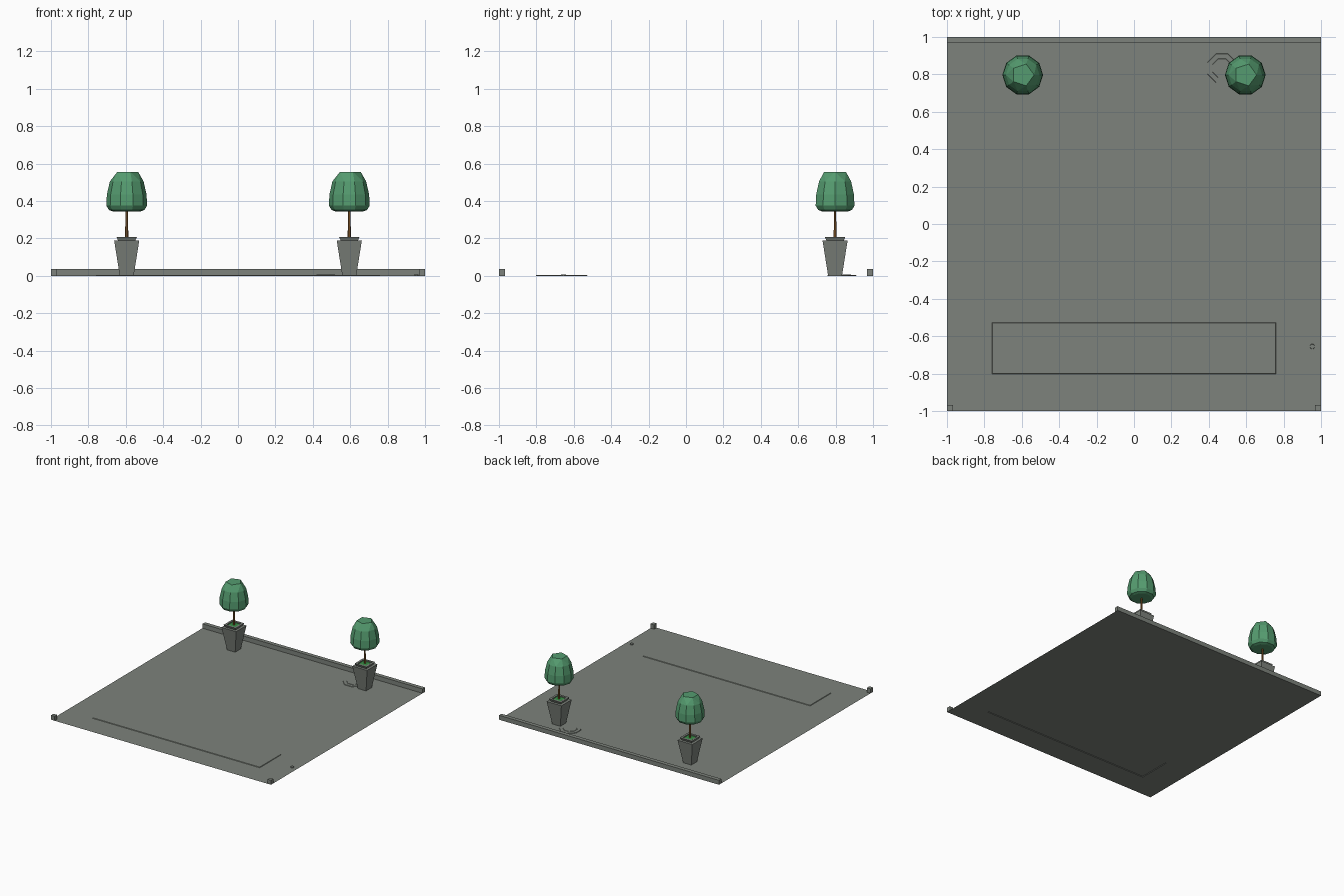
import bpy, bmesh, math
from mathutils import Vector

if "Cube" in bpy.data.objects:
    bpy.data.objects.remove(bpy.data.objects["Cube"])


def material(name, rgb):
    m = bpy.data.materials.new(name)
    m.diffuse_color = (*rgb, 1)
    m.use_nodes = True
    m.node_tree.nodes["Principled BSDF"].inputs["Base Color"].default_value = m.diffuse_color
    return m


STONE = material("stone_grey", (0.205, 0.225, 0.2))
LEAF = material("leaf_green", (0.09, 0.33, 0.16))
MOSS = material("moss_green", (0.04, 0.27, 0.06))
BARK = material("bark_brown", (0.26, 0.11, 0.025))


def finish(bm, name, mat, loc=(0, 0, 0)):
    mesh = bpy.data.meshes.new(name)
    bm.to_mesh(mesh)
    bm.free()
    mesh.materials.append(mat)
    ob = bpy.data.objects.new(name, mesh)
    ob.location = loc
    bpy.context.collection.objects.link(ob)
    return ob


def loft(name, mat, loc, rings, sides, turn=0.0, bottom=True, top=True):
    """Stack of regular rings (radius, z) joined by quads."""
    bm = bmesh.new()
    loops = []
    for r, z in rings:
        loops.append([bm.verts.new((r * math.cos(turn + math.tau * i / sides),
                                    r * math.sin(turn + math.tau * i / sides), z))
                      for i in range(sides)])
    for a, b in zip(loops, loops[1:]):
        for i in range(sides):
            j = (i + 1) % sides
            bm.faces.new((a[i], a[j], b[j], b[i]))
    if bottom:
        bm.faces.new(loops[0][::-1])
    if top:
        bm.faces.new(loops[-1])
    return finish(bm, name, mat, loc)


def box(name, x0, x1, y0, y1, z0, z1):
    bm = bmesh.new()
    bmesh.ops.create_cube(bm, size=1)
    for v in bm.verts:
        v.co = Vector(((x0 + x1) / 2 + v.co.x * (x1 - x0),
                       (y0 + y1) / 2 + v.co.y * (y1 - y0),
                       (z0 + z1) / 2 + v.co.z * (z1 - z0)))
    return finish(bm, name, STONE)


# Pavement sheet: strips of cells, with slabs and the long plate raised out of it
bm = bmesh.new()
slabs, plate = [], []


def strip(y0, y1, xs, raised=None):
    for k, (x0, x1) in enumerate(zip(xs, xs[1:])):
        f = bm.faces.new([bm.verts.new(p) for p in
                          ((x0, y0, 0), (x1, y0, 0), (x1, y1, 0), (x0, y1, 0))])
        if raised is not None and 0 < k < len(xs) - 2:
            raised.append(f)


strip(-1, -0.803, [-1, 1])
strip(-0.803, -0.527, [-1, -0.76, 0.76, 1], plate)
strip(-0.527, -0.327, [-1, 1])
for i in range(4):
    y = -0.327 + 0.2455 * i
    strip(y, y + 0.2455, [-1, -0.985, -0.4925, 0, 0.4925, 0.985, 1], slabs)
strip(0.655, 1, [-1, 1])
bmesh.ops.inset_individual(bm, faces=slabs, thickness=0.006, depth=0.008)
bmesh.ops.inset_individual(bm, faces=plate, thickness=0.004, depth=0.004)
finish(bm, "pavement", STONE)

# Kerb along the back and small posts at the front corners
box("back_kerb", -1, 1, 0.967, 1, 0, 0.036)
for s, side in ((-1, "left"), (1, "right")):
    x = sorted((s, s * 0.967))
    box(side + "_corner_post", x[0], x[1], -1, -0.967, 0, 0.036)

# Drain cover with a stepped centre, and a small ground stud
loft("drain_cover", STONE, (0.47, 0.833, 0),
     [(0.084, 0), (0.082, 0.004), (0.055, 0.004), (0.053, 0.006)],
     8, math.pi / 8, bottom=False)
loft("ground_stud", STONE, (0.953, -0.655, 0),
     [(0.014, 0), (0.013, 0.007)], 8, math.pi / 8, bottom=False)

# Potted trees
Q = math.sqrt(2)
for s, side in ((-1, "left"), (1, "right")):
    loc = (s * 0.595, 0.797, 0)
    loft(side + "_planter", STONE, loc,
         [(0.037 * Q, 0), (0.067 * Q, 0.188), (0.046 * Q, 0.188),
          (0.055 * Q, 0.208), (0.038 * Q, 0.208), (0.038 * Q, 0.2)],
         4, math.pi / 4, top=False)
    loft(side + "_planter_soil", MOSS, loc,
         [(0.038 * Q, 0.2), (0.03 * Q, 0.204)], 4, math.pi / 4, bottom=False)
    loft(side + "_trunk", BARK, loc, [(0.009, 0.2), (0.006, 0.36)], 6)

    # Faceted crown: ten-sided rings closing to a five-sided flat top
    bm = bmesh.new()
    for r, z, n in ((0.075, 0.345, 10), (0.095, 0.352, 10), (0.109, 0.375, 10),
                    (0.106, 0.435, 10), (0.09, 0.505, 10), (0.061, 0.556, 5)):
        for i in range(n):
            a = math.tau * i / n
            bm.verts.new((r * math.cos(a), r * math.sin(a), z))
    bmesh.ops.convex_hull(bm, input=bm.verts)
    bmesh.ops.dissolve_limit(bm, angle_limit=0.02, verts=bm.verts, edges=bm.edges)
    finish(bm, side + "_crown", LEAF, loc)
